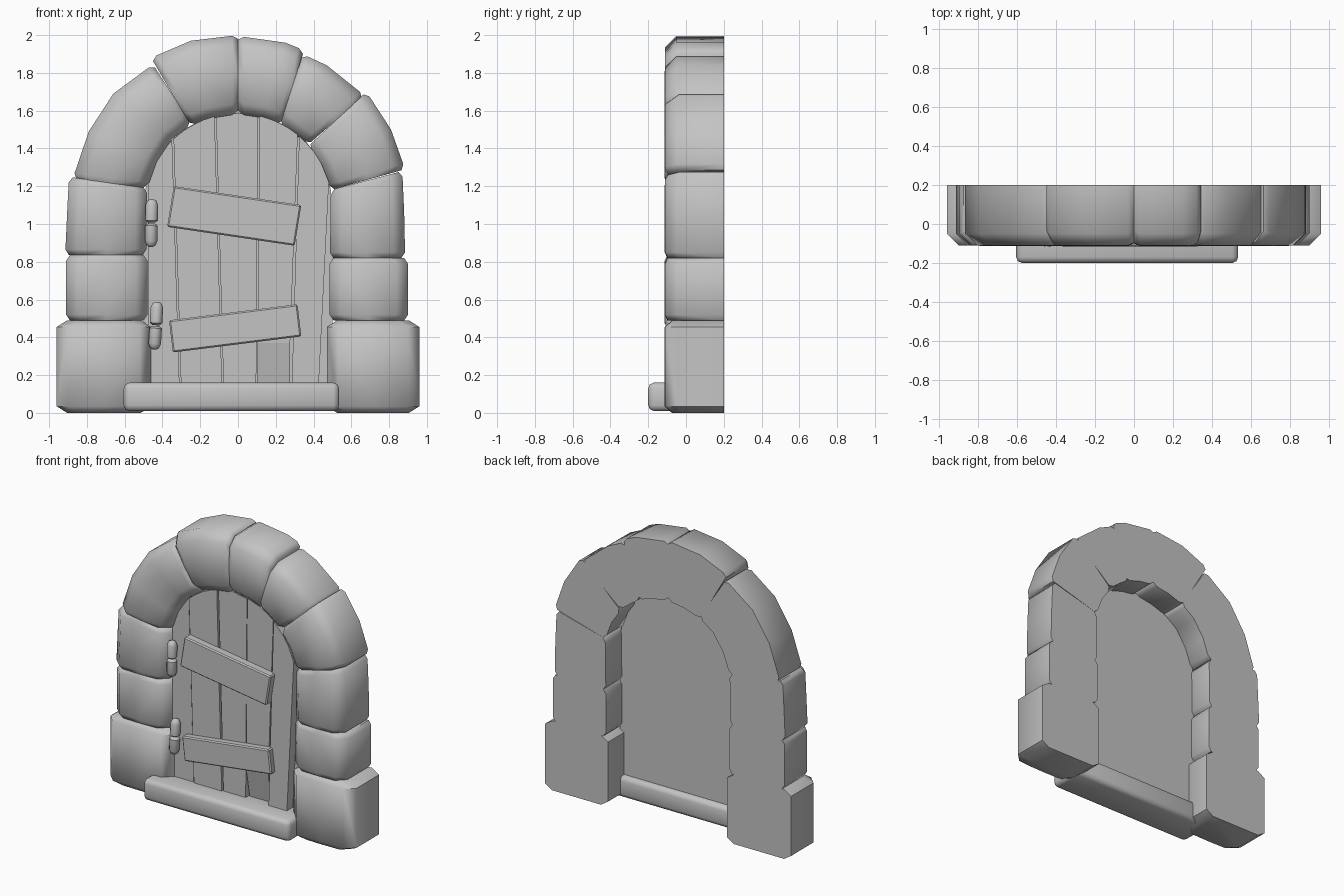
import bpy, bmesh, math
from mathutils import Vector, Matrix

cube = bpy.data.objects.get("Cube")
if cube:
    bpy.data.objects.remove(cube, do_unlink=True)

GREY = (0.55, 0.55, 0.55, 1)
mat = bpy.data.materials.new("plain grey")
mat.use_nodes = True
mat.diffuse_color = GREY
mat.node_tree.nodes["Principled BSDF"].inputs["Base Color"].default_value = GREY

BACK, FRONT, CHAMFER = 0.2, -0.11, 0.06


def finish(name, bm, smooth=None):
    bmesh.ops.recalc_face_normals(bm, faces=bm.faces[:])
    mesh = bpy.data.meshes.new(name)
    bm.to_mesh(mesh)
    bm.free()
    mesh.materials.append(mat)
    ob = bpy.data.objects.new(name, mesh)
    bpy.context.collection.objects.link(ob)
    if smooth:
        bpy.ops.object.select_all(action='DESELECT')
        ob.select_set(True)
        bpy.context.view_layer.objects.active = ob
        bpy.ops.object.shade_smooth_by_angle(angle=math.radians(smooth))
    return ob


def loft(bm, rings):
    """Skin a list of closed rings and cap both ends."""
    rows = [[bm.verts.new(p) for p in ring] for ring in rings]
    for a, b in zip(rows, rows[1:]):
        for i in range(len(a)):
            j = (i + 1) % len(a)
            bm.faces.new((a[i], a[j], b[j], b[i]))
    bm.faces.new(rows[0])
    bm.faces.new(rows[-1])


def stone(name, sections, inset=0.02, length=0.03):
    """Stone swept through (outer x, outer z, inner x, inner z) sections."""
    pairs = [(Vector(s[:2]), Vector(s[2:])) for s in sections]

    def ring(o, i, d):
        u = (i - o).normalized()
        o, i = o + u * d, i - u * d
        f = FRONT + d * 0.7
        profile = [(o, BACK), (o, f + CHAMFER), (o + u * CHAMFER, f), ((o + i) / 2, f - 0.003),
                   (i - u * CHAMFER, f), (i, f + CHAMFER), (i, BACK)]
        return [(p.x, y, p.y) for p, y in profile]

    def toward(a, b):
        return tuple(p + (q - p).normalized() * min(length, (q - p).length / 3)
                     for p, q in zip(a, b))

    rings = [ring(*pairs[0], inset), ring(*toward(pairs[0], pairs[1]), 0)]
    rings += [ring(*p, 0) for p in pairs[1:-1]]
    rings += [ring(*toward(pairs[-1], pairs[-2]), 0), ring(*pairs[-1], inset)]
    bm = bmesh.new()
    loft(bm, rings)
    finish(name, bm, 55)


def prism(name, outline, y0, y1, bevel=0.0):
    """Flat board from an x-z outline."""
    bm = bmesh.new()
    loft(bm, [[(x, y, z) for x, z in outline] for y in (y0, y1)])
    if bevel:
        bmesh.ops.bevel(bm, geom=bm.edges[:], offset=bevel, segments=1, affect='EDGES')
    return finish(name, bm)


# Jamb stones
stone("base_stone_right", [(-0.96, 0, -0.46, 0), (-0.96, 0.49, -0.46, 0.49)], 0.055, 0.035)
stone("base_stone_left", [(0.96, 0, 0.47, 0), (0.96, 0.49, 0.47, 0.49)], 0.055, 0.035)
stone("jamb_stone_right", [(-0.91, 0.49, -0.48, 0.49), (-0.91, 0.835, -0.48, 0.835)])
stone("jamb_stone_left", [(0.9, 0.49, 0.485, 0.49), (0.9, 0.82, 0.485, 0.82)])
stone("spring_stone_right", [(-0.915, 0.835, -0.485, 0.835), (-0.905, 1.05, -0.485, 1.03),
                             (-0.895, 1.25, -0.48, 1.19)])
stone("spring_stone_left", [(0.885, 0.82, 0.485, 0.82), (0.88, 1.05, 0.49, 1.0),
                            (0.87, 1.28, 0.49, 1.18)])

# Arch stones
stone("arch_stone_low_right", [(-0.875, 1.24, -0.48, 1.19), (-0.79, 1.49, -0.43, 1.33),
                               (-0.66, 1.69, -0.35, 1.45), (-0.45, 1.845, -0.245, 1.525)])
stone("arch_stone_top_right", [(-0.46, 1.88, -0.25, 1.52), (-0.25, 1.97, -0.13, 1.56),
                               (0, 2.0, 0, 1.58)])
stone("arch_stone_top_left", [(0, 1.995, 0, 1.58), (0.25, 1.96, 0.13, 1.56),
                              (0.35, 1.92, 0.23, 1.525)])
stone("arch_stone_high_left", [(0.34, 1.9, 0.22, 1.53), (0.47, 1.84, 0.28, 1.49),
                               (0.67, 1.68, 0.37, 1.42)])
stone("arch_stone_low_left", [(0.68, 1.7, 0.37, 1.41), (0.81, 1.5, 0.44, 1.31),
                              (0.885, 1.29, 0.49, 1.18)])


def arch_z(x):
    return 1.09 + math.sqrt(max(0.0, 0.5 ** 2 - x * x))


# Door backing panel
xs = [0.5 * math.cos(math.pi * k / 16) for k in range(17)]
prism("door_back", [(-0.5, 0.1), (0.5, 0.1)] + [(x, arch_z(x)) for x in xs], 0.0, 0.02)

# Planks: top and bottom x of each joint, then the front depth
joints = [(-0.48, -0.48), (-0.345, -0.305), (-0.12, -0.08), (0.11, 0.1), (0.32, 0.28), (0.485, 0.43)]
depths = [-0.05, -0.06, -0.052, -0.058, -0.066]
GAP = 0.004
for n, ((t0, b0), (t1, b1), y) in enumerate(zip(joints, joints[1:], depths)):
    foot = 0.37 if n == 3 else 0.12
    tops = [t1 - GAP + (t0 - t1 + 2 * GAP) * k / 4 for k in range(5)]
    outline = [(b0 + GAP, foot), (b1 - GAP, foot)] + [(x, arch_z(x) - 0.005) for x in tops]
    prism(f"door_plank_{n + 1}", outline, y, 0.005)

# Worn plank end, leaning inward at the foot
bm = bmesh.new()
loft(bm, [[(x, -0.015, 0.14), (x, 0.005, 0.14), (x, 0.005, 0.37), (x, -0.058, 0.37)]
          for x in (0.104, 0.276)])
finish("worn_plank_end", bm)

# Cross braces
prism("upper_brace", [(-0.375, 0.985), (0.3, 0.885), (0.335, 1.1), (-0.34, 1.2)], -0.115, -0.05, 0.008)
prism("lower_brace", [(-0.345, 0.32), (0.335, 0.405), (0.315, 0.575), (-0.365, 0.49)], -0.108, -0.05, 0.008)


# Hinges: two rounded barrels end to end
def hinge(name, x, z, tilt):
    bm = bmesh.new()
    profile = [(0.018, 0.002), (0.033, 0.014), (0.033, 0.095), (0.024, 0.118), (0.01, 0.126)]
    for side in (1, -1):
        loft(bm, [[(r * math.cos(a), r * math.sin(a), side * h)
                   for a in (math.tau * k / 12 for k in range(12))] for r, h in profile])
    bm.transform(Matrix.Translation((x, -0.082, z)) @ Matrix.Rotation(tilt, 4, 'Y'))
    finish(name, bm, 50)


hinge("upper_hinge", -0.458, 1.005, 0.02)
hinge("lower_hinge", -0.435, 0.462, 0.06)

# Door sill
bm = bmesh.new()
bmesh.ops.create_cube(bm, size=1)
bm.transform(Matrix.Translation((-0.035, -0.07, 0.085)) @ Matrix.Diagonal((1.14, 0.26, 0.15, 1)))
bmesh.ops.bevel(bm, geom=bm.edges[:], offset=0.03, segments=2, profile=0.5, affect='EDGES')
finish("door_sill", bm, 50)
